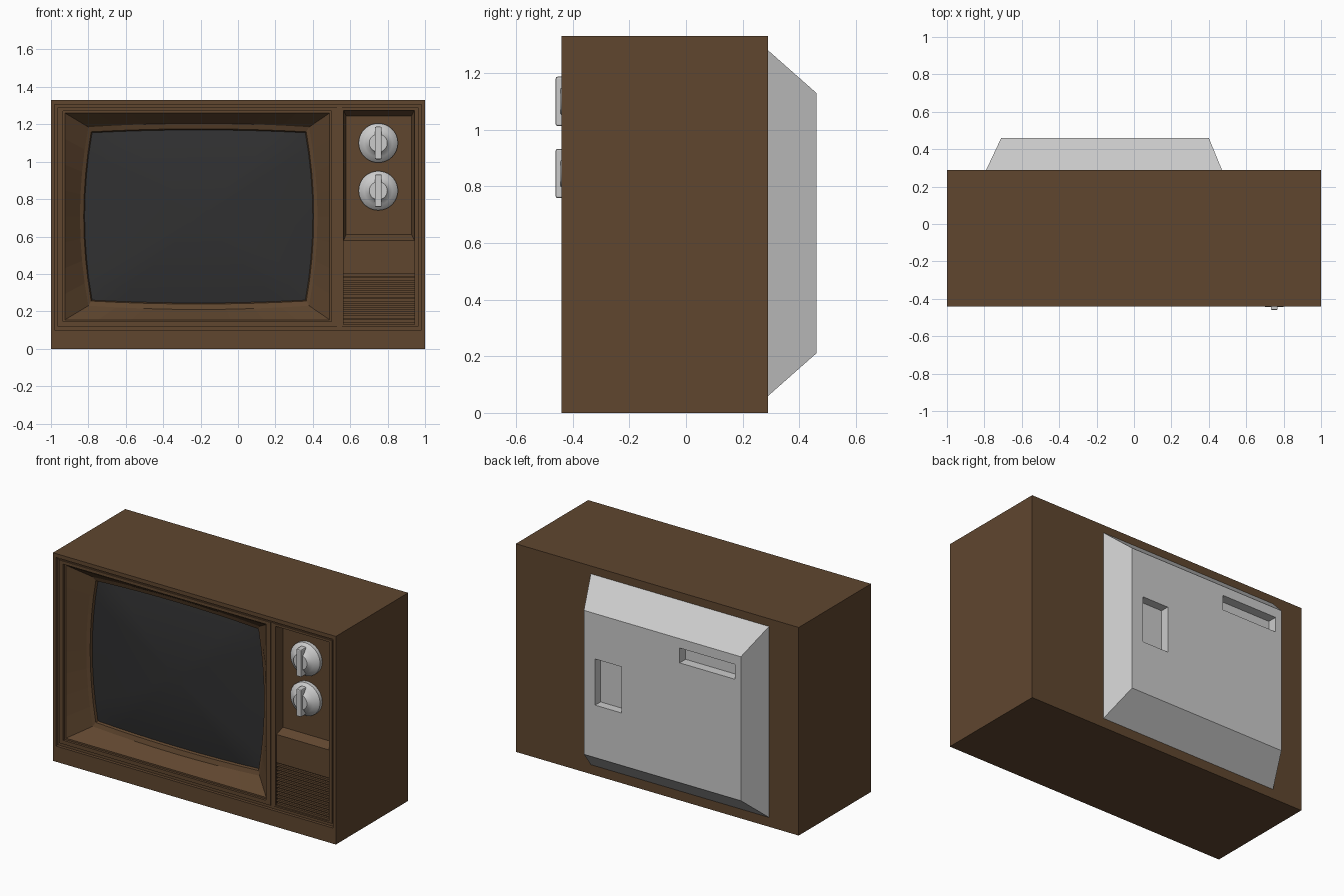
import bpy, bmesh, math
from mathutils import Matrix

if "Cube" in bpy.data.objects:
    bpy.data.objects.remove(bpy.data.objects["Cube"])


def material(name, rgb):
    m = bpy.data.materials.new(name)
    m.diffuse_color = (*rgb, 1)
    m.use_nodes = True
    m.node_tree.nodes["Principled BSDF"].inputs["Base Color"].default_value = m.diffuse_color
    return m


BROWN = material("brown_wood", (0.115, 0.061, 0.028))
DARK = material("dark_glass", (0.03, 0.03, 0.031))


def finish(name, bm, mat=None, smooth=False):
    me = bpy.data.meshes.new(name)
    bm.to_mesh(me)
    bm.free()
    ob = bpy.data.objects.new(name, me)
    bpy.context.collection.objects.link(ob)
    if mat:
        me.materials.append(mat)
    if smooth:
        bpy.ops.object.select_all(action='DESELECT')
        ob.select_set(True)
        bpy.context.view_layer.objects.active = ob
        bpy.ops.object.shade_smooth_by_angle(angle=math.radians(30))
    return ob


def ring(x0, x1, z0, z1, y, bx=0, bz=0, n=1):
    """Rectangle at depth y, counter-clockwise from the front, sides bulged by bx and bz."""
    pts = []
    for i in range(n):
        t = i / n
        pts.append((x0 + (x1 - x0) * t, y, z0 - bz * 4 * t * (1 - t)))
    for i in range(n):
        t = i / n
        pts.append((x1 + bx * 4 * t * (1 - t), y, z0 + (z1 - z0) * t))
    for i in range(n):
        t = i / n
        pts.append((x1 + (x0 - x1) * t, y, z1 + bz * 4 * t * (1 - t)))
    for i in range(n):
        t = i / n
        pts.append((x0 - bx * 4 * t * (1 - t), y, z1 + (z0 - z1) * t))
    return pts


def loft(rings, cap_first=False, cap_last=False):
    bm = bmesh.new()
    rows = [[bm.verts.new(p) for p in r] for r in rings]
    for a, b in zip(rows, rows[1:]):
        k = len(a)
        for i in range(k):
            j = (i + 1) % k
            bm.faces.new((a[i], a[j], b[j], b[i]))
    if cap_first:
        bm.faces.new(rows[0][::-1])
    if cap_last:
        bm.faces.new(rows[-1])
    return bm


def box(name, x0, x1, y0, y1, z0, z1, mat=None, bevel=0):
    bm = loft([ring(x0, x1, z0, z1, y1), ring(x0, x1, z0, z1, y0)], True, True)
    if bevel:
        bmesh.ops.bevel(bm, geom=bm.edges[:], offset=bevel, segments=2,
                        profile=0.5, affect='EDGES')
    return finish(name, bm, mat)


# Cabinet shell with a stepped rim around the open front
finish("cabinet", loft([
    ring(-1, 1, 0, 1.33, 0.29),
    ring(-1, 1, 0, 1.33, -0.44),
    ring(-0.98, 0.98, 0.10, 1.305, -0.44),
    ring(-0.98, 0.98, 0.10, 1.305, -0.42),
    ring(-0.965, 0.965, 0.12, 1.29, -0.42)], cap_first=True), BROWN)

# Screen surround: flat frame, step, funnel and curved lip
N = 8
CX = -0.21
finish("screen_surround", loft([
    ring(-0.965, 0.53, 0.12, 1.29, -0.42, n=N),
    ring(-0.965, 0.53, 0.12, 1.29, -0.43, n=N),
    ring(-0.935, 0.50, 0.145, 1.27, -0.43, n=N),
    ring(-0.935, 0.50, 0.145, 1.27, -0.415, n=N),
    ring(-0.925, 0.49, 0.155, 1.26, -0.415, n=N),
    ring(CX - 0.59, CX + 0.59, 0.23, 1.185, -0.325, 0.045, 0.02, N),
    ring(CX - 0.575, CX + 0.575, 0.255, 1.16, -0.315, 0.04, 0.016, N),
    ring(CX - 0.57, CX + 0.57, 0.26, 1.155, -0.295, 0.04, 0.015, N)]), BROWN)

# Bulging picture tube
CZ = 0.7075
tube = []
for s in (1, 0.85, 0.7, 0.55, 0.4, 0.25, 0.1):
    tube.append(ring(CX - 0.57 * s, CX + 0.57 * s, CZ - 0.4475 * s, CZ + 0.4475 * s,
                     -0.30 - 0.04 * (1 - s * s), 0.04 * s, 0.015 * s, N))
finish("screen", loft(tube, cap_last=True), DARK, smooth=True)

# Divider between screen and controls
box("divider", 0.53, 0.555, -0.425, -0.36, 0.12, 1.29, BROWN)

# Control panel frame and the recess behind the knobs
PX0, PX1 = 0.565, 0.943
finish("control_frame", loft([
    ring(0.555, 0.965, 0.12, 1.29, -0.42),
    ring(0.555, 0.965, 0.12, 1.29, -0.43),
    ring(PX0, PX1, 0.13, 1.275, -0.43),
    ring(PX0, PX1, 0.13, 1.275, -0.42)]), BROWN)
finish("knob_recess", loft([
    ring(PX0, PX1, 0.58, 1.275, -0.42),
    ring(0.578, 0.928, 0.61, 1.245, -0.37)], cap_last=True), BROWN)

# Lower panel with horizontal grille grooves
profile = [(-0.42, 0.58)]
pitch = 0.27 / 12
for i in range(12):
    z = 0.40 - i * pitch
    profile += [(-0.42, z), (-0.405, z), (-0.405, z - 0.01), (-0.42, z - 0.01)]
profile.append((-0.42, 0.13))
bm = bmesh.new()
rows = [(bm.verts.new((PX0, y, z)), bm.verts.new((PX1, y, z))) for y, z in profile]
for a, b in zip(rows, rows[1:]):
    bm.faces.new((b[0], b[1], a[1], a[0]))
finish("speaker_grille", bm, BROWN)

# Two knobs: turned dial plus grip bar
dial = [(0.105, -0.37), (0.105, -0.393), (0.098, -0.402), (0.075, -0.418),
        (0.055, -0.432), (0.048, -0.443)]
SEG = 40
for label, kz in (("upper", 1.10), ("lower", 0.845)):
    circles = [[(0.75 + r * math.cos(2 * math.pi * i / SEG), y,
                 kz + r * math.sin(2 * math.pi * i / SEG)) for i in range(SEG)]
               for r, y in dial]
    finish(label + "_dial", loft(circles, True, True), smooth=True)
    box(label + "_grip", 0.732, 0.768, -0.46, -0.385, kz - 0.087, kz + 0.087, bevel=0.006)

# Tapered back housing with two recessed pockets
bm = loft([ring(-0.79, 0.47, 0.06, 1.28, 0.29),
           ring(-0.71, 0.40, 0.21, 1.13, 0.46)], True, True)
bmesh.ops.recalc_face_normals(bm, faces=bm.faces[:])
housing = finish("back_housing", bm)
cutters = [box("socket_cutter", 0.135, 0.32, 0.405, 0.6, 0.545, 0.84),
           box("handle_cutter", -0.667, -0.277, 0.40, 0.6, 0.975, 1.07)]
bpy.context.view_layer.objects.active = housing
for c in cutters:
    c.hide_render = True
    mod = housing.modifiers.new("pocket", 'BOOLEAN')
    mod.operation = 'DIFFERENCE'
    mod.solver = 'EXACT'
    mod.object = c
    bpy.ops.object.modifier_apply(modifier=mod.name)
for c in cutters:
    bpy.data.objects.remove(c)
